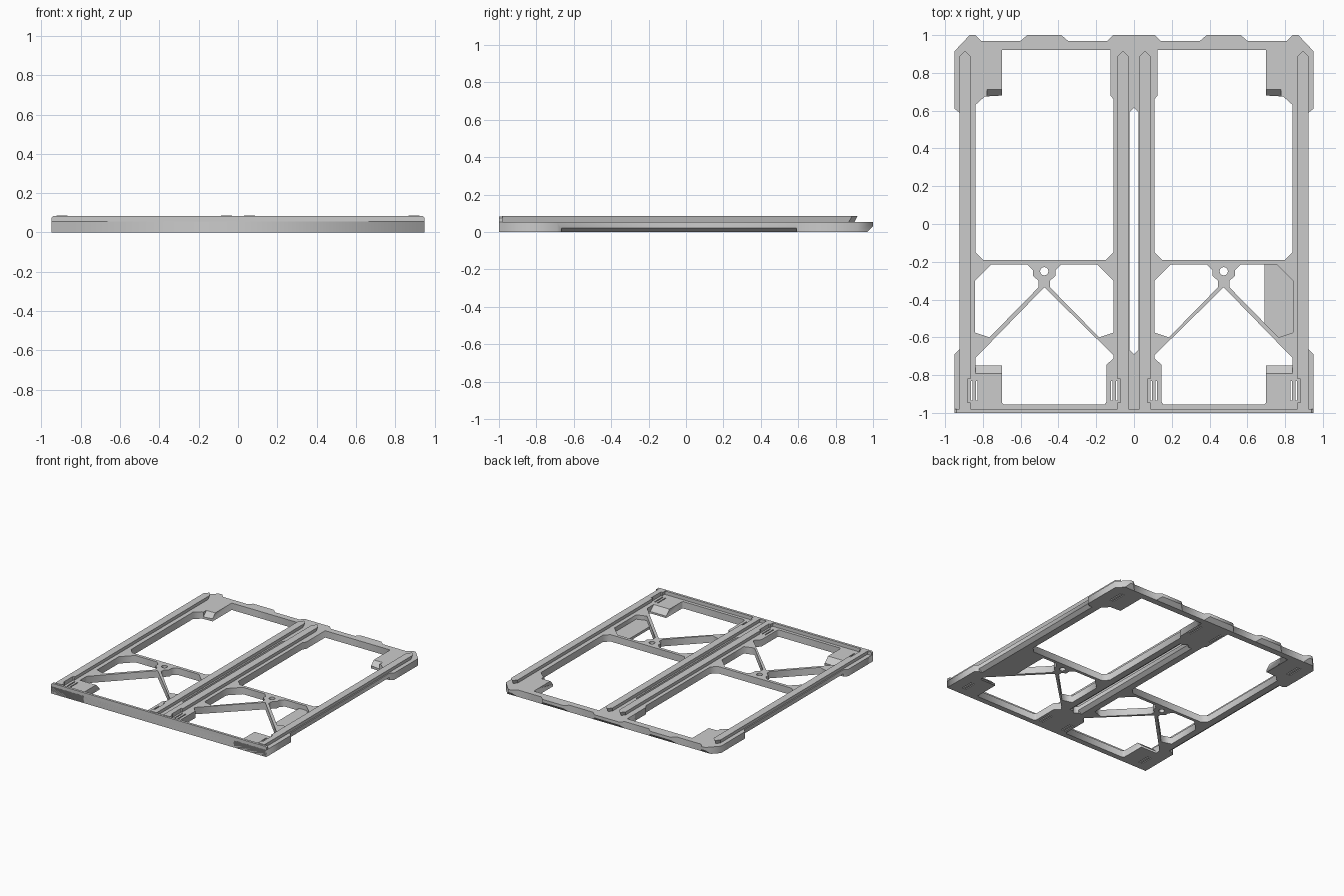
import bpy, bmesh, math

if "Cube" in bpy.data.objects:
    bpy.data.objects.remove(bpy.data.objects["Cube"])

T = 0.055          # plate thickness
RIB_TOP = 0.0865


def flip(pts):
    return [(-x, y) for x, y in pts]


def both(pts, c):
    """Close a half outline by mirroring it about x = c."""
    return pts + [(2 * c - x, y) for x, y in reversed(pts)]


def prism(name, prof, axis, a, b):
    """Extrude a 2D profile along an axis from a to b."""
    place = {'x': lambda u, v, t: (t, u, v),
             'y': lambda u, v, t: (u, t, v),
             'z': lambda u, v, t: (u, v, t)}[axis]
    bm = bmesh.new()
    ends = [[bm.verts.new(place(u, v, t)) for u, v in prof] for t in (a, b)]
    n = len(prof)
    for e in ends:
        bm.faces.new(e)
    for i in range(n):
        j = (i + 1) % n
        bm.faces.new((ends[0][i], ends[0][j], ends[1][j], ends[1][i]))
    bmesh.ops.recalc_face_normals(bm, faces=bm.faces)
    me = bpy.data.meshes.new(name)
    bm.to_mesh(me)
    bm.free()
    ob = bpy.data.objects.new(name, me)
    bpy.context.collection.objects.link(ob)
    return ob


def box(name, x0, x1, y0, y1, z0, z1):
    return prism(name, [(x0, y0), (x1, y0), (x1, y1), (x0, y1)], 'z', z0, z1)


def sheet(name, loops, z0, z1):
    """Flat plate from an outline plus hole loops."""
    cu = bpy.data.curves.new(name, 'CURVE')
    cu.dimensions = '2D'
    cu.fill_mode = 'BOTH'
    cu.extrude = (z1 - z0) / 2
    for pts in loops:
        s = cu.splines.new('POLY')
        s.points.add(len(pts) - 1)
        for p, (x, y) in zip(s.points, pts):
            p.co = (x, y, 0, 1)
        s.use_cyclic_u = True
    tmp = bpy.data.objects.new(name + "_curve", cu)
    bpy.context.collection.objects.link(tmp)
    bpy.context.view_layer.update()
    me = bpy.data.meshes.new_from_object(
        tmp.evaluated_get(bpy.context.evaluated_depsgraph_get()))
    bpy.data.objects.remove(tmp)
    bm = bmesh.new()
    bm.from_mesh(me)
    bmesh.ops.remove_doubles(bm, verts=bm.verts, dist=1e-5)
    bmesh.ops.translate(bm, verts=bm.verts, vec=(0, 0, (z0 + z1) / 2))
    bmesh.ops.recalc_face_normals(bm, faces=bm.faces)
    bm.to_mesh(me)
    bm.free()
    ob = bpy.data.objects.new(name, me)
    bpy.context.collection.objects.link(ob)
    return ob


def cut(target, cutters):
    bpy.context.view_layer.objects.active = target
    for c in cutters:
        c.hide_render = True
        m = target.modifiers.new("cut", 'BOOLEAN')
        m.operation = 'DIFFERENCE'
        m.solver = 'EXACT'
        m.object = c
        bpy.ops.object.modifier_apply(modifier=m.name)
        bpy.data.objects.remove(c)


# Plate outline (right half, mirrored)
outer = both([(0.11, 1), (0.14, 0.97), (0.35, 0.97), (0.385, 1), (0.565, 1),
              (0.60, 0.97), (0.81, 0.97), (0.84, 1), (0.87, 1), (0.95, 0.915),
              (0.95, 0.61), (0.925, 0.59), (0.925, -0.665), (0.95, -0.69),
              (0.95, -1)], 0)
# Centre slot and the openings of the right bay
slot = both([(0, 0.615), (0.025, 0.59), (0.025, -0.665), (0, -0.69)], 0)
del slot[4], slot[-1]
window = [(0.125, 0.92), (0.70, 0.92), (0.70, 0.68), (0.79, 0.675),
          (0.84, 0.63), (0.84, -0.15), (0.80, -0.19), (0.15, -0.19),
          (0.108, -0.15), (0.108, 0.66), (0.125, 0.68)]
side_gap = [(0.385, -0.215), (0.415, -0.245), (0.415, -0.275), (0.445, -0.30),
            (0.445, -0.335), (0.185, -0.60), (0.108, -0.575), (0.108, -0.30),
            (0.195, -0.215)]
far_gap = [(0.95 - x, y) for x, y in side_gap]
front_gap = [(0.475, -0.335), (0.84, -0.71), (0.84, -0.75), (0.70, -0.75),
             (0.70, -0.945), (0.69, -0.955), (0.155, -0.955), (0.145, -0.94),
             (0.145, -0.745), (0.108, -0.71), (0.108, -0.695)]
hole = [(0.475 + 0.022 * math.cos(i * math.pi / 8),
         -0.25 + 0.022 * math.sin(i * math.pi / 8)) for i in range(16)]
gaps = [window, side_gap, far_gap, front_gap, hole]
plate = sheet("base_plate", [outer, slot] + gaps + [flip(g) for g in gaps], 0, T)

# Chamfers below the side rails, centre slot and back tabs
cutters = [prism("slot_chamfer", [(-0.062, -0.005), (0.062, -0.005),
                                  (0.02, 0.026), (-0.02, 0.026)], 'y', -0.665, 0.59),
           prism("back_chamfer", [(0.965, -0.005), (1.005, -0.005), (1.005, 0.035)],
                 'x', -1, 1)]
for s in (1, -1):
    cutters.append(prism("rail_chamfer", [(s * 0.888, -0.005), (s * 0.93, -0.005),
                                          (s * 0.93, 0.026)], 'y', -0.665, 0.59))
    # Sloped ledges on the corner pads
    lo, hi = sorted((s * 0.695, s * 0.778))
    cutters.append(prism("back_ledge", [(0.67, 0.01), (0.715, T + 0.003),
                                        (0.67, T + 0.003)], 'x', lo, hi))
    lo, hi = sorted((s * 0.695, s * 0.84))
    cutters.append(prism("front_ledge", [(-0.745, 0.01), (-0.745, T + 0.003),
                                         (-0.795, T + 0.003)], 'x', lo, hi))
    # Clip slots: through at the front, blind from below at the back
    for x in (0.092, 0.118, 0.832, 0.858):
        lo, hi = sorted((s * x - 0.004, s * x + 0.004))
        cutters.append(box("clip_slot", lo, hi, -0.935, -0.83, -0.01, T + 0.01))
        cutters.append(box("back_slot", lo, hi, 0.75, 0.88, -0.01, 0.03))
cut(plate, cutters)

# Front wall with clipped top corners
prism("front_wall", [(-0.95, 0), (0.95, 0), (0.95, 0.075), (0.94, 0.083),
                     (-0.94, 0.083), (-0.95, 0.075)], 'y', -1, -0.98)

# Dovetail ribs with pointed back ends
for s in (1, -1):
    for label, x, notch in (("inner", 0.058, (0.072, 0.15)),
                            ("outer", 0.895, (0.80, 0.882))):
        c = s * x
        bm = bmesh.new()
        rings = []
        for w, tip, z in ((0.02, 0.90, T - 0.002), (0.029, 0.918, RIB_TOP)):
            rings.append([bm.verts.new((c + dx, y, z)) for dx, y in
                          ((-w, -0.985), (w, -0.985), (w, tip - 0.03),
                           (0, tip), (-w, tip - 0.03))])
        for r in rings:
            bm.faces.new(r)
        for i in range(5):
            j = (i + 1) % 5
            bm.faces.new((rings[0][i], rings[0][j], rings[1][j], rings[1][i]))
        bmesh.ops.recalc_face_normals(bm, faces=bm.faces)
        me = bpy.data.meshes.new(label + "_rib")
        bm.to_mesh(me)
        bm.free()
        rib = bpy.data.objects.new(label + "_rib", me)
        bpy.context.collection.objects.link(rib)
        lo, hi = sorted((s * notch[0], s * notch[1]))
        cut(rib, [box("rib_notch", lo, hi, -0.945, -0.82, 0.04, 0.1)])

# Thin filler panel in one bay
prism("filler_panel", [(0.69, -0.21), (0.76, -0.21), (0.845, -0.30),
                       (0.845, -0.58), (0.765, -0.605), (0.69, -0.53)],
      'z', 0, 0.02)
